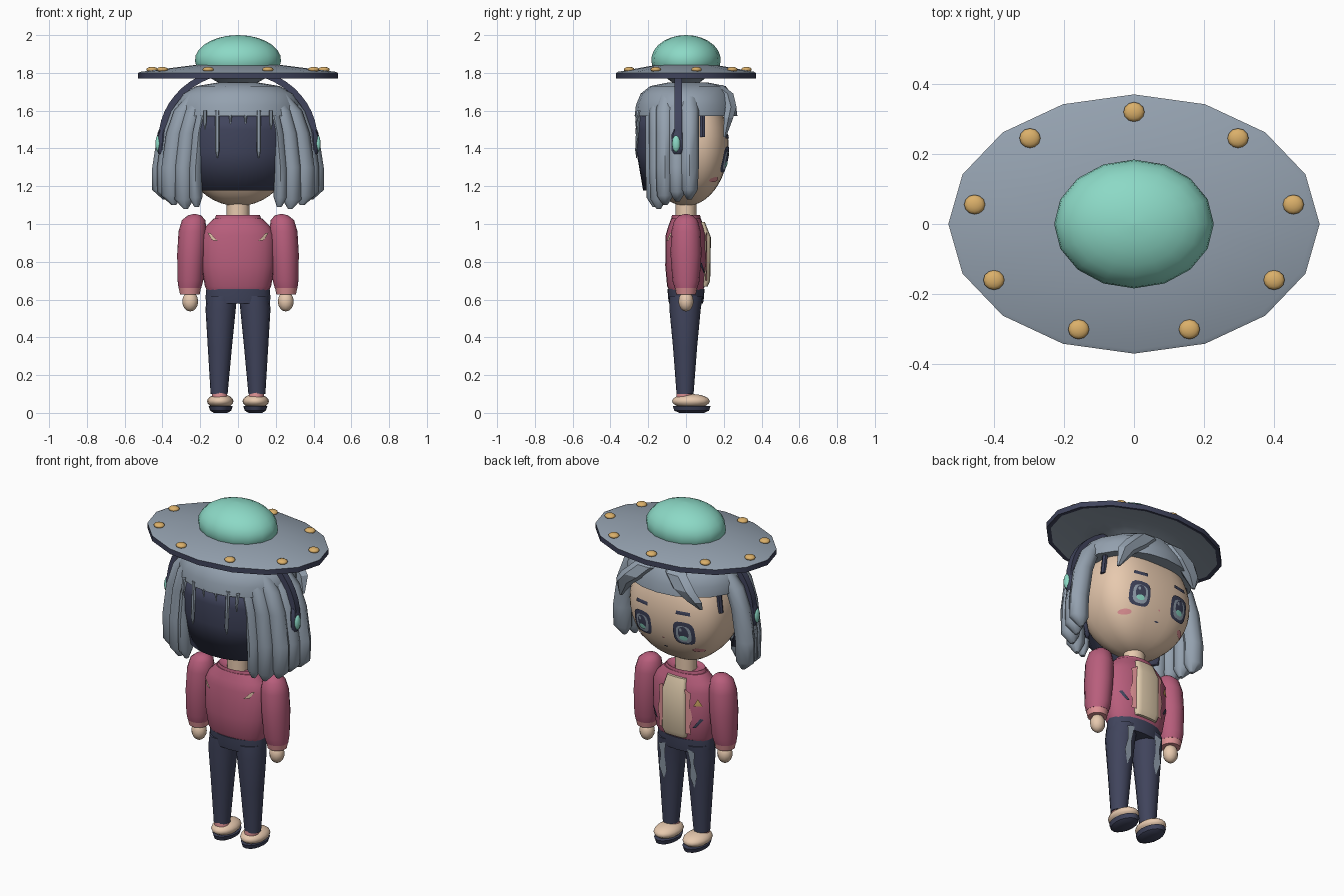
import bpy, bmesh, math
from mathutils import Vector

default_cube = bpy.data.objects.get("Cube")
if default_cube:
    bpy.data.objects.remove(default_cube, do_unlink=True)


def material(name, *rgb):
    linear = [(c / 255 / 12.92) if c < 11 else ((c / 255 + 0.055) / 1.055) ** 2.4 for c in rgb]
    mat = bpy.data.materials.new(name)
    mat.use_nodes = True
    mat.diffuse_color = (*linear, 1)
    mat.node_tree.nodes["Principled BSDF"].inputs["Base Color"].default_value = (*linear, 1)
    return mat


grey = material("blue grey", 148, 161, 175)
navy = material("dark navy", 64, 68, 92)
teal = material("mint teal", 140, 217, 198)
gold = material("warm gold", 219, 176, 106)
red = material("raspberry", 184, 94, 124)
pink = material("soft pink", 224, 147, 150)
skin = material("light skin", 232, 202, 175)
cream = material("cream", 221, 201, 171)


def finish(name, bm, *mats, angle=40):
    bmesh.ops.recalc_face_normals(bm, faces=bm.faces)
    mesh = bpy.data.meshes.new(name)
    bm.to_mesh(mesh)
    bm.free()
    for mat in mats:
        mesh.materials.append(mat)
    obj = bpy.data.objects.new(name, mesh)
    bpy.context.collection.objects.link(obj)
    bpy.ops.object.select_all(action="DESELECT")
    obj.select_set(True)
    bpy.context.view_layer.objects.active = obj
    bpy.ops.object.shade_smooth_by_angle(angle=math.radians(angle))
    return obj


def loft(name, mat, rings, sides=16, power=1, side=1, angle=40, rule=None, extra=()):
    """Skin elliptical rings given as (z, centre x, centre y, radius x, radius y)."""
    bm = bmesh.new()
    loops = []
    for z, cx, cy, rx, ry in rings:
        loop = []
        for i in range(sides):
            a = math.tau * i / sides
            c, s = math.cos(a), math.sin(a)
            c, s = math.copysign(abs(c) ** power, c), math.copysign(abs(s) ** power, s)
            loop.append(bm.verts.new((side * (cx + rx * c), cy + ry * s, z)))
        loops.append(loop)
    for low, high in zip(loops, loops[1:]):
        for i in range(sides):
            j = (i + 1) % sides
            bm.faces.new((low[i], low[j], high[j], high[i]))
    bm.faces.new(loops[0])
    bm.faces.new(loops[-1])
    if rule:
        for face in bm.faces:
            face.material_index = rule(face.calc_center_median())
    return finish(name, bm, mat, *extra, angle=angle)


def ball(name, mat, centre, radii, segments=16, rings=10):
    bm = bmesh.new()
    bmesh.ops.create_uvsphere(bm, u_segments=segments, v_segments=rings, radius=1)
    for v in bm.verts:
        v.co = Vector(c + r * p for c, r, p in zip(centre, radii, v.co))
    return finish(name, bm, mat, angle=60)


def bulge(centre_z, rx, ry, rz, power):
    """Depth of a lofted rounded surface at a given x and z."""
    def depth(x, z):
        s = math.sqrt(max(0.02, 1 - ((z - centre_z) / rz) ** 2))
        return ry * s * max(0.02, 1 - (abs(x) / (rx * s)) ** (2 / power)) ** (power / 2)
    return depth


def decal(name, mat, outline, depth, lift=0.005, facing=1):
    """Thin painted plate following a curved surface."""
    bm = bmesh.new()
    cx = sum(p[0] for p in outline) / len(outline)
    cz = sum(p[1] for p in outline) / len(outline)

    def point(x, z):
        return bm.verts.new((x, facing * (depth(x, z) + lift), z))
    middle = point(cx, cz)
    rim = [point(x, z) for x, z in outline]
    half = [point((x + cx) / 2, (z + cz) / 2) for x, z in outline]
    for i in range(len(outline)):
        j = (i + 1) % len(outline)
        bm.faces.new((middle, half[i], half[j]))
        bm.faces.new((half[i], rim[i], rim[j], half[j]))
    obj = finish(name, bm, mat)
    if sum(p.normal.y for p in obj.data.polygons) * facing < 0:
        obj.data.flip_normals()


def oval(cx, cz, rx, rz, power=1, sides=16):
    points = []
    for i in range(sides):
        c, s = math.cos(math.tau * i / sides), math.sin(math.tau * i / sides)
        points.append((cx + rx * math.copysign(abs(c) ** power, c),
                       cz + rz * math.copysign(abs(s) ** power, s)))
    return points


# Saucer hat with navy rim, dome and studs
RX, RY = 0.53, 0.37
hat_profile = [(1.75, 0.2), (1.785, 0.32), (1.79, 0.6), (1.773, 0.95), (1.77, 1), (1.8, 1), (1.806, 0.97), (1.845, 0.38)]
loft("saucer_brim", grey, [(z, 0, 0, RX * s, RY * s) for z, s in hat_profile], extra=[navy],
     rule=lambda p: int(math.hypot(p.x / RX, p.y / RY) > 0.94 and p.z < 1.801))
loft("saucer_dome", teal, [(1.868 + 0.132 * math.sin(a), 0, 0, 0.228 * math.cos(a), 0.184 * math.cos(a))
                           for a in [math.radians(d) for d in range(-28, 90, 13)]], angle=60)
for i in range(9):
    a = math.radians(90 + 40 * i)
    ball("brim_stud", gold, (0.462 * math.cos(a), 0.32 * math.sin(a), 1.818), (0.03, 0.028, 0.014), 12, 8)

# Head with a flattened face
HEAD = 1.42, 0.3, 0.225, 0.325, 0.72
angles = [math.radians(-88 + 8 * i) for i in range(23)]
loft("head", skin, [(HEAD[0] + HEAD[3] * math.sin(a), 0, 0, HEAD[1] * math.cos(a), HEAD[2] * math.cos(a))
                    for a in angles], sides=36, power=HEAD[4], angle=60)

# Hair cap and the dark hair under it
loft("hair_cap", grey, [(1.572, 0, 0, 0.335, 0.272), (1.63, 0, 0, 0.335, 0.265), (1.69, 0, 0, 0.3, 0.24),
                        (1.73, 0, 0.01, 0.22, 0.2), (1.75, 0, 0.01, 0.1, 0.1)], sides=20)
bm = bmesh.new()
columns = []
for i in range(13):
    a = math.radians(205 + 130 * i / 12)
    columns.append([bm.verts.new((0.33 * s * math.cos(a), 0.265 * s * math.sin(a), z))
                    for z, s in ((1.58, 0.93), (1.5, 0.97), (1.38, 0.95), (1.18, 0.82))])
for left, right in zip(columns, columns[1:]):
    for k in range(3):
        bm.faces.new((left[k], right[k], right[k + 1], left[k + 1]))
back_hair = finish("back_under_hair", bm, navy)
thick = back_hair.modifiers.new("thickness", "SOLIDIFY")
thick.thickness = 0.02
thick.offset = 0

for side in (-1, 1):
    # Hanging side locks: lower end position, width and tip height
    for x, y, width, tip in ((0.225, -0.165, 0.036, 1.09), (0.285, -0.145, 0.05, 1.08), (0.35, -0.11, 0.055, 1.1),
                             (0.375, -0.045, 0.054, 1.12), (0.398, 0.018, 0.056, 1.13)):
        loft("side_lock", grey, [(tip, x * 0.97, y, 0.012, 0.012), (tip + 0.05, x, y, width, 0.044),
                                 (1.3, x, y, width, 0.05), (1.48, x * 0.93, y, width, 0.05),
                                 (1.6, x * 0.82, y, width * 0.95, 0.05),
                                 (1.69, x * 0.66, y * 0.9, 0.03, 0.04)], sides=8, side=side, angle=48)
    # Loose strands over the dark back hair
    for x, low, width in ((0.04, 1.53, 0.008), (0.11, 1.35, 0.012), (0.175, 1.5, 0.01)):
        loft("back_strand", grey, [(low, x, -0.262, 0.003, 0.002), (low + 0.04, x, -0.264, width, 0.006),
                                   (1.6, x, -0.25, width, 0.012)], sides=6, side=side)
    # Headphones
    loft("ear_cup", navy, [(1.37, 0.395, -0.045, 0.024, 0.025), (1.39, 0.402, -0.045, 0.028, 0.033),
                           (1.47, 0.4, -0.045, 0.028, 0.033), (1.5, 0.395, -0.045, 0.02, 0.02)],
         sides=8, side=side)
    ball("ear_cup_light", teal, (side * 0.423, -0.052, 1.425), (0.015, 0.022, 0.044), 10, 8)
    # Dark hairline beside the cheek
    loft("temple_hair", navy, [(1.46, 0.288, 0.088, 0.014, 0.016), (1.58, 0.275, 0.088, 0.014, 0.016)],
         sides=6, side=side)

# Headband arch
bm = bmesh.new()
sections = []
for i in range(25):
    a = math.pi * i / 24
    sections.append([bm.verts.new(((0.405 + r) * math.cos(a), y, 1.45 + (0.365 + r) * math.sin(a)))
                     for r, y in ((-0.018, -0.06), (0.016, -0.06), (0.016, -0.022), (-0.018, -0.022))])
for one, two in zip(sections, sections[1:]):
    for k in range(4):
        bm.faces.new((one[k], one[k - 1], two[k - 1], two[k]))
finish("headband", bm, navy)

# Swept fringe
for name, reach, tip in (("long_fringe", 0.28, 1.46), ("short_fringe", -0.24, 1.51)):
    loft(name, grey, [(tip, reach, 0.205, 0.01, 0.008), (1.56, reach * 0.86, 0.225, 0.056, 0.028),
                      (1.62, reach * 0.62, 0.238, 0.078, 0.034), (1.69, reach * 0.36, 0.22, 0.075, 0.035),
                      (1.735, reach * 0.2, 0.16, 0.05, 0.04)], sides=6, angle=25)

# Face painted on the curve of the head
face = bulge(*HEAD)
for side in (-1, 1):
    x = side * 0.133
    decal("eye_outline", navy, oval(x, 1.342, 0.062, 0.07, 0.6), face, 0.005)
    decal("eye_grey", grey, oval(x, 1.337, 0.044, 0.052, 0.7), face, 0.007)
    decal("eye_iris", navy, oval(x, 1.345, 0.03, 0.042), face, 0.009)
    decal("eye_glow", teal, oval(x, 1.316, 0.024, 0.015), face, 0.011)
    decal("eye_shine", grey, oval(x + 0.012, 1.365, 0.008, 0.01), face, 0.011)
    decal("eyebrow", navy, [(x - 0.042, 1.452), (x + 0.042, 1.452), (x + 0.04, 1.472), (x - 0.04, 1.472)], face, 0.006)
    decal("blush", pink, oval(side * 0.188, 1.235, 0.03, 0.014), face, 0.005)
decal("mouth", navy, oval(0, 1.225, 0.014, 0.004), face)
decal("nose", pink, oval(0, 1.285, 0.006, 0.005), face)

# Neck and jacket
loft("neck", skin, [(1, 0, 0, 0.06, 0.055), (1.15, 0, 0, 0.06, 0.055)])
loft("jacket_body", red, [(0.64, 0, 0, 0.16, 0.085), (0.67, 0, 0, 0.175, 0.1), (0.78, 0, 0, 0.195, 0.11),
                          (0.94, 0, 0, 0.195, 0.108), (0.985, 0, 0, 0.172, 0.095), (1.03, 0, 0, 0.128, 0.078)],
     sides=24, power=0.9)
loft("collar", red, [(1.02, 0, 0, 0.128, 0.078), (1.047, 0, 0, 0.115, 0.075), (1.03, 0, 0, 0.08, 0.06)], sides=20)
loft("shirt_front", cream, [(0.67, 0, 0.085, 0.07, 0.03), (0.7, 0, 0.09, 0.078, 0.038),
                            (0.93, 0, 0.09, 0.076, 0.042), (1.01, 0, 0.075, 0.06, 0.025)], power=0.5)
chest = bulge(0.86, 0.195, 0.11, 2, 0.9)
for side in (-1, 1):
    decal("lapel_edge", pink, [(side * a, z) for a, z in ((0.07, 0.96), (0.104, 0.94), (0.094, 0.88), (0.112, 0.8),
                                                        (0.097, 0.74), (0.104, 0.7), (0.07, 0.7))], chest, 0.007)
    decal("pocket_slash", navy, [(side * a, z) for a, z in ((0.113, 0.74), (0.128, 0.74), (0.166, 0.79), (0.15, 0.795))],
          chest, 0.007)
    decal("back_patch", skin, [(side * a, z) for a, z in ((0.108, 0.91), (0.138, 0.915), (0.162, 0.955), (0.145, 0.95))],
          chest, 0.007, -1)
decal("triangle_badge", gold, [(-0.118, 0.868), (-0.162, 0.868), (-0.14, 0.912)], chest, 0.008)

# Trousers hip
loft("trouser_hip", navy, [(0.58, 0, 0, 0.168, 0.09), (0.61, 0, 0, 0.172, 0.095), (0.655, 0, 0, 0.168, 0.098)], sides=20)

# Arms, legs and shoes
for side in (-1, 1):
    loft("sleeve", red, [(0.66, 0.255, 0, 0.06, 0.06), (0.7, 0.252, 0, 0.068, 0.072), (0.84, 0.247, 0, 0.075, 0.082),
                         (0.96, 0.24, 0, 0.075, 0.078), (1.02, 0.235, 0, 0.062, 0.062), (1.045, 0.23, 0, 0.036, 0.036),
                         (1.052, 0.23, 0, 0.01, 0.01)], side=side)
    loft("cuff", pink, [(0.628, 0.255, 0, 0.052, 0.052), (0.665, 0.255, 0, 0.06, 0.06)], side=side)
    ball("hand", skin, (side * 0.253, 0, 0.59), (0.042, 0.04, 0.053), 12, 8)
    loft("trouser_leg", navy, [(0.1, 0.1, -0.005, 0.045, 0.045), (0.35, 0.096, -0.005, 0.064, 0.064),
                               (0.55, 0.092, -0.005, 0.08, 0.083), (0.62, 0.085, 0, 0.08, 0.088)], side=side)
    decal("trouser_tear", grey, [(side * a, z) for a, z in ((0.07, 0.6), (0.118, 0.59), (0.108, 0.52), (0.124, 0.45),
                                                          (0.1, 0.37), (0.076, 0.43), (0.084, 0.51))],
          lambda x, z: 0.022 + 0.107 * z, 0.003)
    loft("sock", pink, [(0.07, 0.095, -0.01, 0.04, 0.042), (0.115, 0.1, -0.008, 0.04, 0.042)], side=side)
    ball("shoe", skin, (side * 0.094, 0.026, 0.062), (0.07, 0.1, 0.038))
    loft("shoe_sole", navy, [(0, 0.092, 0.03, 0.036, 0.065), (0.012, 0.092, 0.03, 0.056, 0.092),
                             (0.036, 0.092, 0.03, 0.064, 0.1)], side=side)
